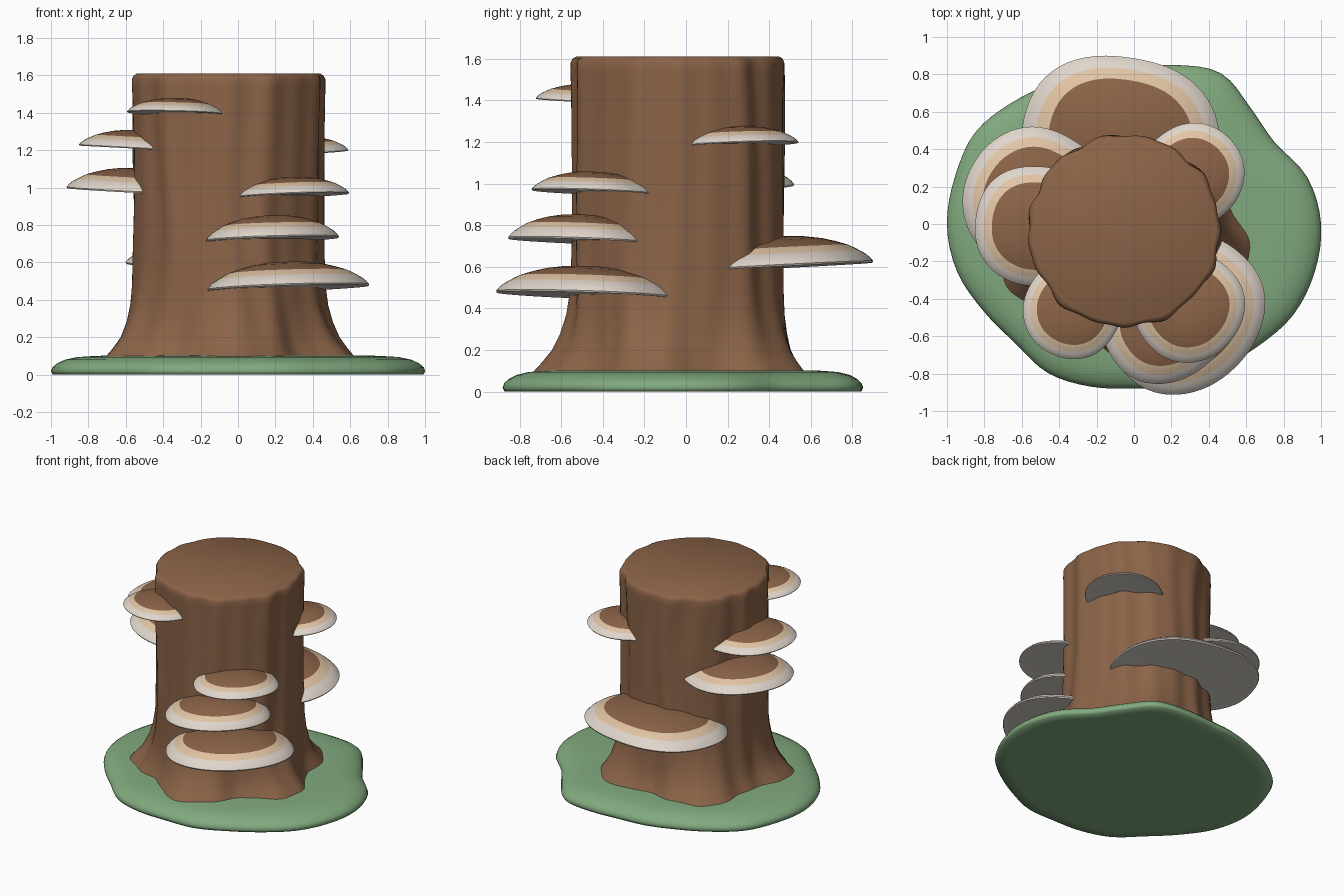
import bpy, bmesh
from math import sin, cos, pi, radians, tau
from mathutils import Matrix, Vector

if "Cube" in bpy.data.objects:
    bpy.data.objects.remove(bpy.data.objects["Cube"])


def material(name, rgb):
    m = bpy.data.materials.new(name)
    m.use_nodes = True
    m.diffuse_color = (*rgb, 1)
    bsdf = m.node_tree.nodes["Principled BSDF"]
    bsdf.inputs["Base Color"].default_value = (*rgb, 1)
    bsdf.inputs["Roughness"].default_value = 0.9
    return m


BARK = material("bark brown", (0.26, 0.127, 0.065))
GRASS = material("grass green", (0.22, 0.40, 0.21))
TAN = material("cap tan", (0.76, 0.56, 0.38))
CREAM = material("cap cream", (0.74, 0.67, 0.60))
GILL = material("gill grey", (0.68, 0.64, 0.59))


def loft(name, rings, mats, bands, sharp):
    """Skin a closed stack of rings; bands gives the material of each strip."""
    bm = bmesh.new()
    loops = [[bm.verts.new(p) for p in ring] for ring in rings]
    n = len(loops[0])
    for a, b, mat in zip(loops, loops[1:], bands):
        for i in range(n):
            j = (i + 1) % n
            bm.faces.new((a[i], a[j], b[j], b[i])).material_index = mat
    bm.faces.new(loops[0][::-1]).material_index = bands[0]
    bm.faces.new(loops[-1]).material_index = bands[-1]
    mesh = bpy.data.meshes.new(name)
    bm.to_mesh(mesh)
    bm.free()
    for m in mats:
        mesh.materials.append(m)
    ob = bpy.data.objects.new(name, mesh)
    bpy.context.collection.objects.link(ob)
    bpy.ops.object.select_all(action="DESELECT")
    ob.select_set(True)
    bpy.context.view_layer.objects.active = ob
    bpy.ops.object.shade_smooth_by_angle(angle=radians(sharp))
    return ob


def smooth_radius(values, a):
    """Closed Catmull-Rom interpolation of evenly spaced radii."""
    n = len(values)
    f = (a % tau) / tau * n
    i, t = int(f), f - int(f)
    p, q, r, s = (values[(i + k) % n] for k in (-1, 0, 1, 2))
    return q + 0.5 * t * (r - p + t * (2*p - 5*q + 4*r - s + t * (3*(q - r) + s - p)))


# Grass mound: a solid pad with a soft rounded rim and a wavy outline
outline = [1.0, .96, .87, .88, .93, .88, .84, .85, .87, .92, .98, .99,
           1.0, .98, .93, .90, .92, .90, .88, .90, .90, .93, .98, 1.0]
mound = [(.5, 0), (.9, 0), (.99, 0), (1, .018), (.992, .04), (.968, .06),
         (.925, .08), (.86, .094), (.75, .101), (.35, .103), (.02, .103)]
angles = [tau * i / 96 for i in range(96)]
rings = [[(s * smooth_radius(outline, a) * cos(a),
           s * smooth_radius(outline, a) * sin(a), z) for a in angles]
         for s, z in mound]
loft("grass_mound", rings, [GRASS], [0] * len(mound), 120)

# Trunk: height, radius, root strength, groove strength
AXIS = Vector((-.052, -.037, 0))
profile = [(.09, .638, 1, 1), (.14, .60, .85, 1), (.2, .565, .62, 1),
           (.28, .539, .4, 1), (.37, .521, .22, 1), (.48, .511, .1, 1),
           (.62, .508, .03, 1), (.8, .506, 0, 1), (1.0, .506, 0, 1),
           (1.2, .507, 0, 1), (1.4, .509, 0, 1), (1.54, .512, 0, 1),
           (1.58, .512, 0, .9), (1.6, .504, 0, .6), (1.61, .488, 0, .35)]


def bark_radius(a, z, base, root, groove):
    b = a + .05 * sin(4 * z + 2 * a) + .03 * sin(7 * z + 3 * a)
    flute = .007 * sin(11 * b + 1) + .006 * sin(17 * b + 2.5) + .004 * sin(7 * b + 4)
    turn = a + .12 * max(0, cos(a - radians(55)))
    return base + root * .062 * cos(5 * (turn - radians(60))) + groove * flute


rings = []
for z, *shape in profile:
    ring = []
    for i in range(144):
        a = tau * i / 144
        r = bark_radius(a, z, *shape)
        ring.append(AXIS + Vector((r * cos(a), r * sin(a), z)))
    rings.append(ring)
loft("trunk", rings, [BARK], [0] * len(profile), 50)

# Shelf cap section: radius share, height share, and material of the strip above
section = [(.05, .06, 3), (.6, .06, 3), (.94, .01, 2), (.99, 0, 2), (1, .06, 2),
           (.965, .19, 2), (.92, .31, 2), (.86, .42, 1), (.79, .54, 1),
           (.73, .63, 0), (.6, .76, 0), (.45, .88, 0), (.25, .97, 0), (.04, 1, 0)]


def shelf(name, x, y, z, width, depth, facing, height):
    rings = []
    for share, level, _ in section:
        ring = []
        for i in range(64):
            a = tau * i / 64
            c, s = cos(a), sin(a)
            r = share * (abs(c) ** 2.2 + abs(s) ** 2.2) ** (-1 / 2.2)
            r *= 1 + .006 * sin(5 * a + 9 * y)
            ring.append((r * depth * c, r * width * s, level * height))
        rings.append(ring)
    ob = loft(name, rings, [BARK, TAN, CREAM, GILL],
              [band for _, _, band in section], 55)
    # Tip the outer edge up a little
    ob.matrix_world = (Matrix.Translation((x, y, z))
                       @ Matrix.Rotation(radians(facing), 4, "Z")
                       @ Matrix.Rotation(radians(-3), 4, "Y"))


shelf("shelf_back_large", -.07, .465, .598, .53, .43, 80, .148)
shelf("shelf_back_left", .295, .25, 1.185, .27, .30, 38, .09)
shelf("shelf_right_lower", -.53, .13, .98, .38, .38, 154, .125)
shelf("shelf_right_upper", -.53, -.01, 1.208, .32, .32, 178, .10)
shelf("shelf_front_right", -.325, -.45, 1.395, .26, .27, 240, .083)
shelf("shelf_front_upper", .295, -.445, .957, .295, .285, -45, .10)
shelf("shelf_front_middle", .185, -.51, .722, .365, .315, -50, .13)
shelf("shelf_front_lower", .27, -.485, .462, .445, .39, -46, .142)
